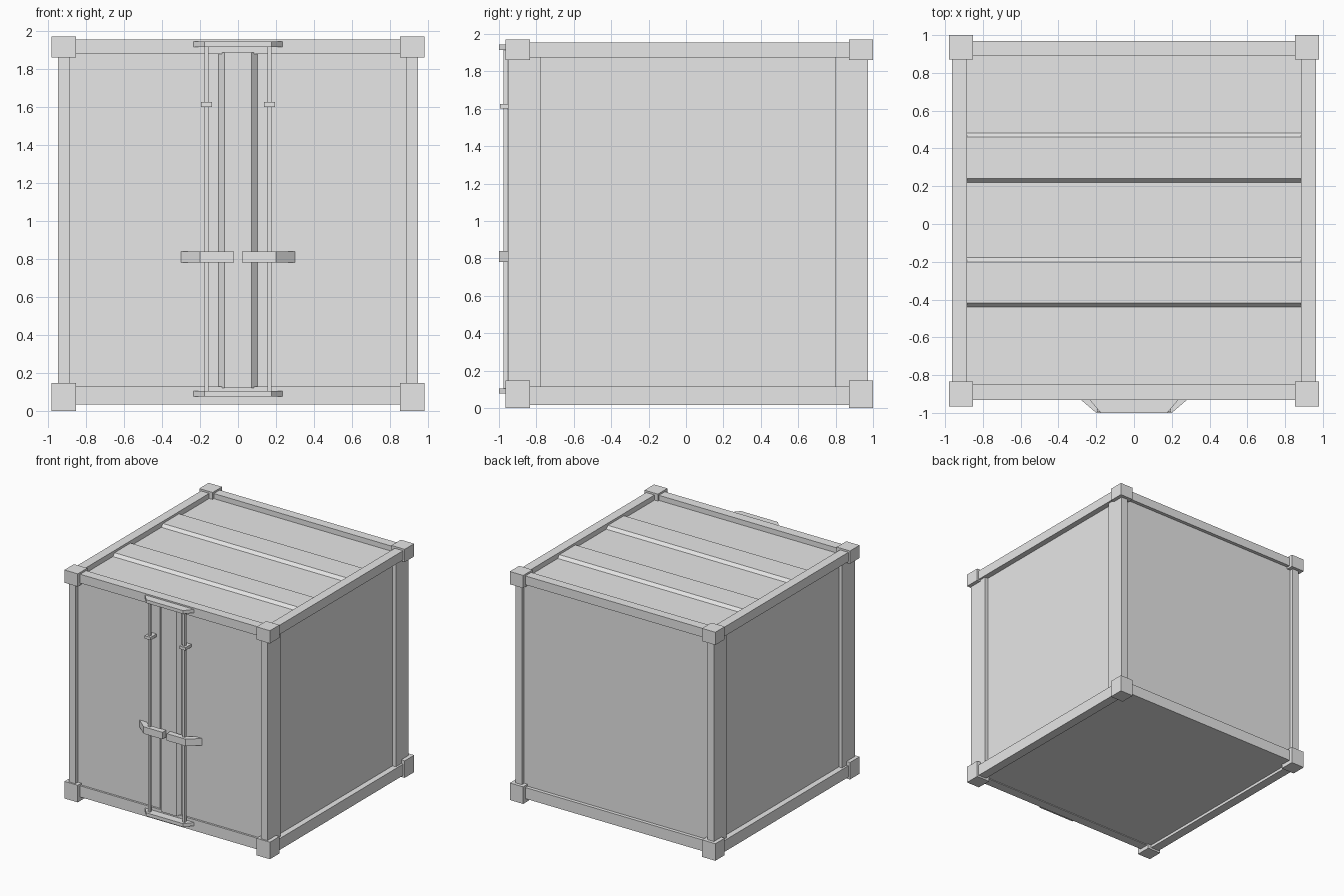
import bpy, bmesh
from mathutils import Vector

old = bpy.data.objects.get("Cube")
if old:
    bpy.data.objects.remove(old, do_unlink=True)

grey = bpy.data.materials.new("plain_grey")
grey.use_nodes = True
grey.diffuse_color = (0.8, 0.8, 0.8, 1)
grey.node_tree.nodes["Principled BSDF"].inputs["Base Color"].default_value = (0.8, 0.8, 0.8, 1)


def prism(name, profile, axis, start, end):
    """Extrude a flat profile along x (profile is y, z) or z (profile is x, y)."""
    bm = bmesh.new()
    if axis == "x":
        pts = [(start, a, b) for a, b in profile]
        move = Vector((end - start, 0, 0))
    else:
        pts = [(a, b, start) for a, b in profile]
        move = Vector((0, 0, end - start))
    face = bm.faces.new([bm.verts.new(p) for p in pts])
    ext = bmesh.ops.extrude_face_region(bm, geom=[face])
    verts = [g for g in ext["geom"] if isinstance(g, bmesh.types.BMVert)]
    bmesh.ops.translate(bm, verts=verts, vec=move)
    bmesh.ops.recalc_face_normals(bm, faces=bm.faces)
    mesh = bpy.data.meshes.new(name)
    bm.to_mesh(mesh)
    bm.free()
    mesh.materials.append(grey)
    obj = bpy.data.objects.new(name, mesh)
    bpy.context.collection.objects.link(obj)
    return obj


def box(name, x, y, z):
    return prism(name, [(x[0], y[0]), (x[1], y[0]), (x[1], y[1]), (x[0], y[1])], "z", *z)


def flip(s, span):
    return sorted((s * span[0], s * span[1]))


# Body: floor, walls and a roof with two raised ribs
roof, rib = 1.91, 1.935
outline = [(0.94, 0.04), (0.94, roof)]
for back, front in ((0.483, 0.22), (-0.178, -0.44)):
    outline += [(back, roof), (back - 0.022, rib), (front + 0.022, rib), (front, roof)]
outline += [(-0.915, roof), (-0.915, 0.04)]
prism("body", outline, "x", -0.915, 0.915)

# Frame: corner blocks, posts and rails
ends = {"front": ((-0.965, -0.835), (-0.952, -0.775), (-0.932, -0.85)),
        "rear": ((0.872, 1.0), (0.80, 0.972), (0.89, 0.97))}
sides = {"left": 1, "right": -1}
for end, (block_y, post_y, rail_y) in ends.items():
    for side, s in sides.items():
        for level, z in (("lower", (0, 0.147)), ("upper", (1.86, 1.97))):
            box(f"{end}_{side}_{level}_corner_block", flip(s, (0.853, 0.98)), block_y, z)
        box(f"{end}_{side}_post", flip(s, (0.885, 0.947)), post_y, (0.1, 1.9))
    box(f"{end}_lower_rail", (-0.9, 0.9), rail_y, (0.034, 0.13))
    box(f"{end}_upper_rail", (-0.9, 0.9), rail_y, (1.878, 1.954))
for side, s in sides.items():
    box(f"{side}_lower_rail", flip(s, (0.885, 0.964)), (-0.9, 0.93), (0.016, 0.114))
    box(f"{side}_upper_rail", flip(s, (0.885, 0.964)), (-0.9, 0.93), (1.874, 1.954))

# Door: raised centre strip with sloped sides
prism("door_centre_strip", [(-0.107, -0.91), (-0.072, -0.943), (0.072, -0.943), (0.107, -0.91)],
      "z", 0.12, 1.885)

# Door hardware: end brackets, locking bars, clips and handles
for level, z in (("lower", (0.076, 0.105)), ("upper", (1.913, 1.942))):
    prism(f"{level}_bar_bracket",
          [(-0.24, -0.925), (-0.176, -1), (0.176, -1), (0.24, -0.925)], "z", *z)
handle = [(0.305, -0.91), (0.2, -1), (0.02, -1), (0.02, -0.952), (0.185, -0.952), (0.235, -0.91)]
for side, s in sides.items():
    box(f"{side}_locking_bar", flip(s, (0.155, 0.176)), (-0.977, -0.955), (0.09, 1.93))
    box(f"{side}_bar_clip", flip(s, (0.137, 0.195)), (-0.995, -0.91), (1.6, 1.625))
    prism(f"{side}_door_handle", [(s * x, y) for x, y in handle], "z", 0.78, 0.84)
